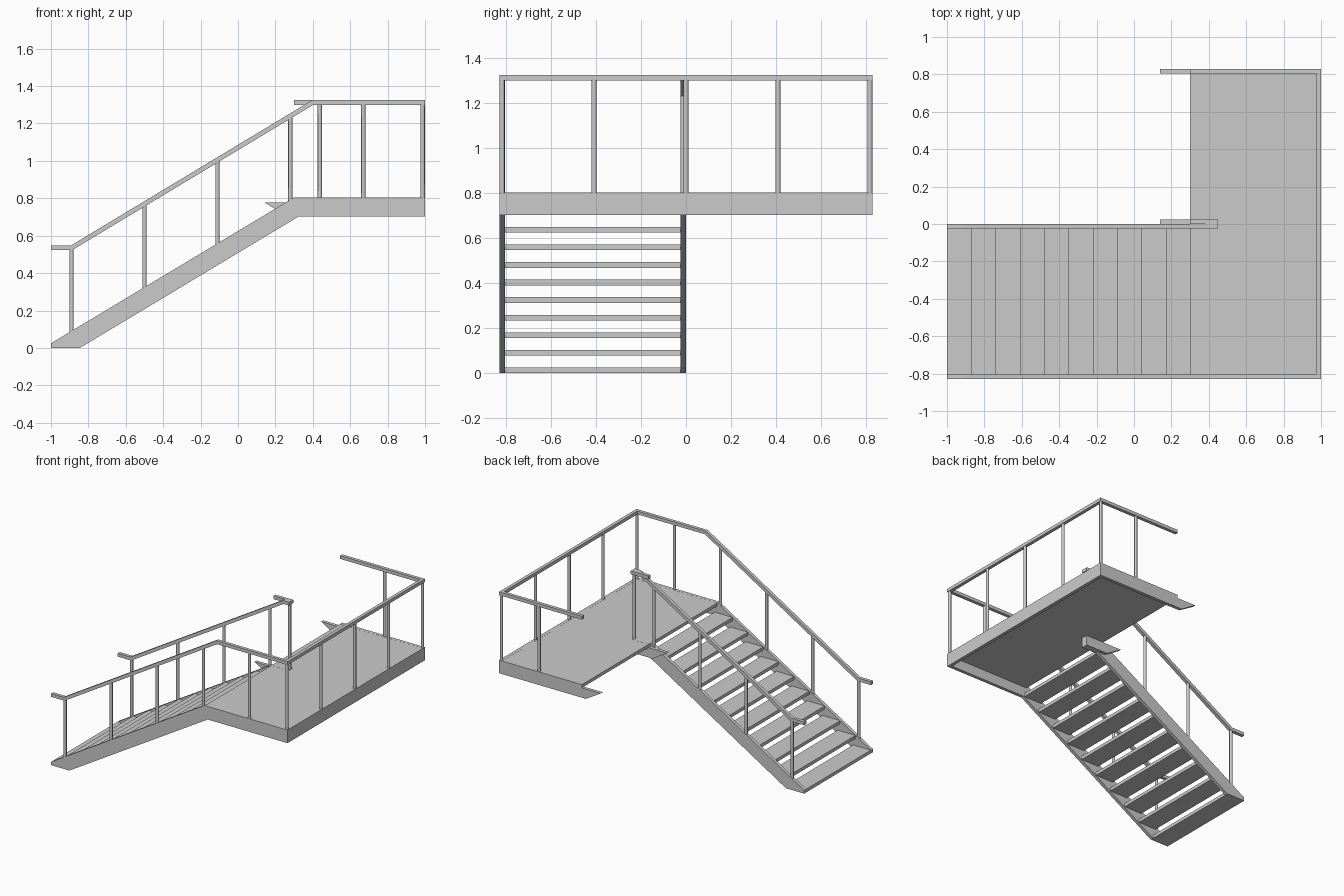
import bpy, bmesh
from mathutils import Vector, Matrix

if "Cube" in bpy.data.objects:
    bpy.data.objects.remove(bpy.data.objects["Cube"])

T = 0.025          # plate and rail thickness
SLOPE = 0.6
W = 0.83           # half width


def finish(bm, name):
    bmesh.ops.recalc_face_normals(bm, faces=bm.faces)
    me = bpy.data.meshes.new(name)
    bm.to_mesh(me)
    bm.free()
    ob = bpy.data.objects.new(name, me)
    bpy.context.collection.objects.link(ob)
    return ob


def box(name, x0, x1, y0, y1, z0, z1):
    bm = bmesh.new()
    bmesh.ops.create_cube(bm, size=1)
    for v in bm.verts:
        v.co = Vector(((x0 + x1) / 2 + v.co.x * (x1 - x0),
                       (y0 + y1) / 2 + v.co.y * (y1 - y0),
                       (z0 + z1) / 2 + v.co.z * (z1 - z0)))
    return finish(bm, name)


def plate(name, profile, y0, y1):
    """Side profile in x-z extruded along y."""
    bm = bmesh.new()
    face = bm.faces.new([bm.verts.new((x, y0, z)) for x, z in profile])
    ext = bmesh.ops.extrude_face_region(bm, geom=[face])
    moved = [g for g in ext["geom"] if isinstance(g, bmesh.types.BMVert)]
    bmesh.ops.translate(bm, verts=moved, vec=(0, y1 - y0, 0))
    return finish(bm, name)


def rail(name, pts):
    """Square bar swept along a path with mitred corners."""
    pts = [Vector(p) for p in pts]
    dirs = [(b - a).normalized() for a, b in zip(pts, pts[1:])]
    bm = bmesh.new()
    rings = []
    for i, p in enumerate(pts):
        d = dirs[max(i - 1, 0)]
        out = dirs[min(i, len(dirs) - 1)]
        n = (d + out).normalized()
        side = d.cross(Vector((0, 0, 1))).normalized()
        up = side.cross(d)
        ring = []
        # keep the turning order constant so the rings connect cleanly
        for a, b in ((-1, -1), (1, -1), (1, 1), (-1, 1)):
            o = (side * a + up * b) * T / 2
            o -= d * (o.dot(n) / d.dot(n))
            ring.append(bm.verts.new(p + o))
        rings.append(ring)
    for r, s in zip(rings, rings[1:]):
        for k in range(4):
            bm.faces.new((r[k], r[(k + 1) % 4], s[(k + 1) % 4], s[k]))
    bm.faces.new(rings[0])
    bm.faces.new(rings[-1])
    return finish(bm, name)


def post(name, x, y, z0, z1):
    bm = bmesh.new()
    bmesh.ops.create_cone(bm, cap_ends=True, segments=8, radius1=0.0115,
                          radius2=0.0115, depth=z1 - z0,
                          matrix=Matrix.Translation((x, y, (z0 + z1) / 2)))
    ob = finish(bm, name)
    for p in ob.data.polygons:
        p.use_smooth = len(p.vertices) == 4
    return ob


# stringers of the lower flight, running on level beside the landing
def stringer(name, end, y0, y1):
    plate(name, [(-1, 0), (-0.845, 0), (0.325, 0.703), (end, 0.703),
                 (end, 0.803), (0.297, 0.803), (-1, T)], y0, y1)


stringer("outer_stringer", 1, -W, -W + T)
stringer("inner_stringer", 0.45, -T, 0)


# cut-off stringers where the next flight would start
def stub(name, end, y0, y1):
    plate(name, [(end, 0.703), (0.265, 0.703), (0.14, 0.778), (0.3, 0.778),
                 (0.3, 0.803), (end, 0.803)], y0, y1)


stub("next_flight_outer_stub", 1, W - T, W)
stub("next_flight_inner_stub", 0.45, 0, T)

# landing
box("landing_end_beam", 1 - T, 1, -W + T, W - T, 0.703, 0.803)
box("landing_deck", 0.3, 1 - T, -W + T, W - T, 0.778, 0.8025)

# treads
for i in range(10):
    x, z = -1 + 0.13 * i, 0.078 * i
    box(f"tread_{i + 1}", x, x + 0.15, -W + T, -T, z, z + T)

# handrails
yo, yi, top = -W + T / 2, -T / 2, 1.3125
rail("outer_handrail", [(-1, yo, 0.535), (-0.89, yo, 0.535), (0.4, yo, top),
                        (1 - T / 2, yo, top), (1 - T / 2, -yo, top), (0.3, -yo, top)])
rail("inner_handrail", [(-1, yi, 0.535), (-0.89, yi, 0.535), (0.4, yi, top),
                        (0.4375, yi, top), (0.4375, -yi, top), (0.3, -yi, top)])

# posts along the flight
for i in range(4):
    x = -0.89 + 0.39 * i
    z0 = T + SLOPE * (x + 1) - 0.01
    z1 = 0.53 + (x + 0.89) * (top - 0.535) / 1.29
    post(f"outer_flight_post_{i + 1}", x, yo, z0, z1)
    post(f"inner_flight_post_{i + 1}", x, yi, z0, z1)

# posts around the landing
for i in range(5):
    post(f"landing_end_post_{i + 1}", 1 - T / 2, yo + i * -yo / 2, 0.79, top)
for side, y in (("front", yo), ("back", -yo)):
    post(f"landing_{side}_post", 0.67, y, 0.79, top)
post("inner_newel_post", 0.4375, 0, 0.79, top)
